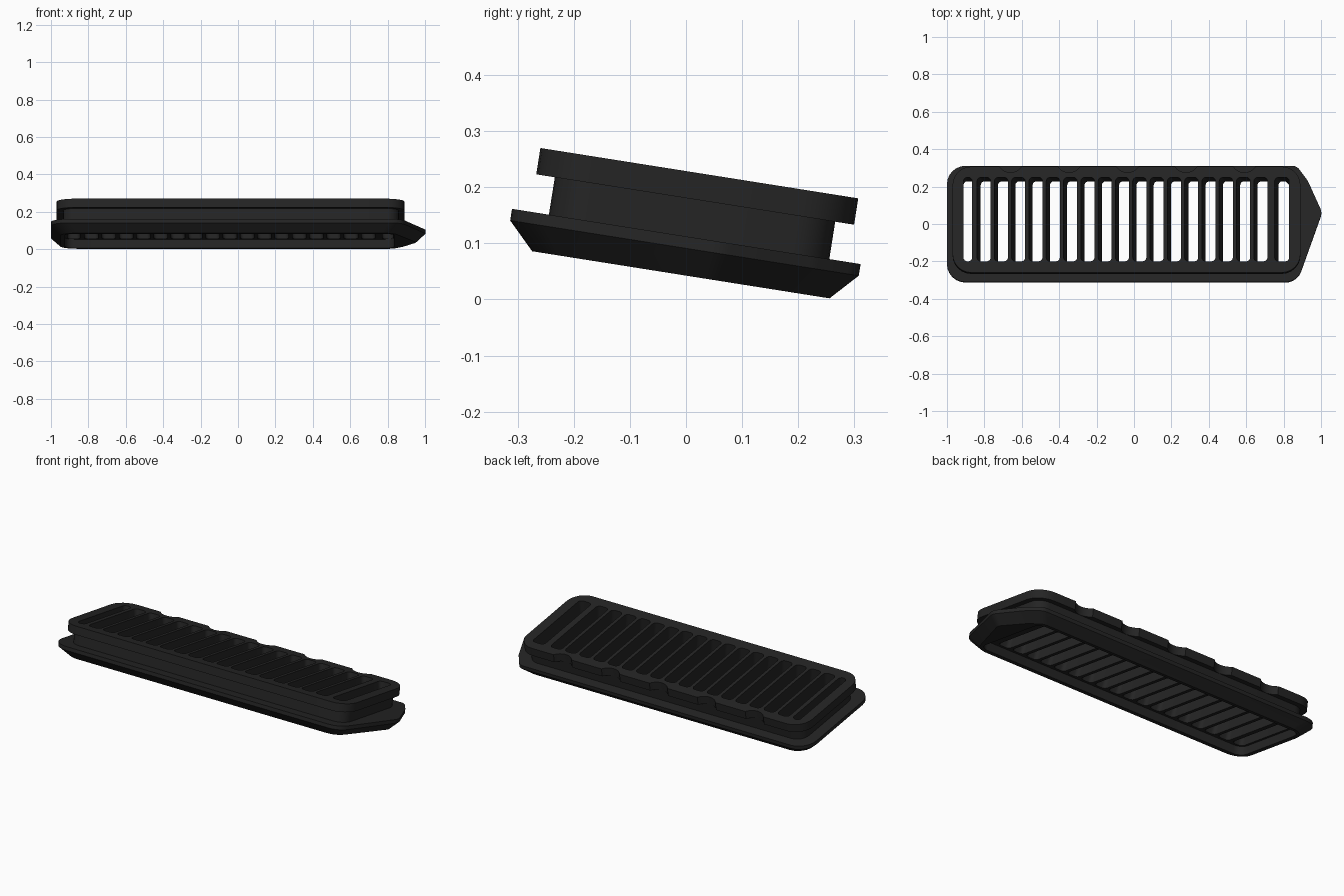
import bpy, bmesh, math
from mathutils import Vector, Matrix
from mathutils.geometry import tessellate_polygon

if "Cube" in bpy.data.objects:
    bpy.data.objects.remove(bpy.data.objects["Cube"])

TILT = Matrix.Rotation(math.radians(-9), 4, 'X')
black = bpy.data.materials.new("matte black")
black.diffuse_color = (0.018, 0.018, 0.018, 1)
black.use_nodes = True
black.node_tree.nodes["Principled BSDF"].inputs["Base Color"].default_value = black.diffuse_color


def rounded(corners, n=6):
    """Counter-clockwise convex polygon of (x, y, radius) corners, rounded."""
    pts = []
    for i, (x, y, r) in enumerate(corners):
        p = Vector((x, y))
        a = (Vector(corners[i - 1][:2]) - p).normalized()
        b = (Vector(corners[(i + 1) % len(corners)][:2]) - p).normalized()
        half = math.acos(max(-1, min(1, a.dot(b)))) / 2
        centre = p + (a + b).normalized() * (r / math.sin(half))
        start = p + a * (r / math.tan(half)) - centre
        first = math.atan2(start.y, start.x)
        for k in range(n + 1):
            t = first + (math.pi - 2 * half) * k / n
            pts.append((centre.x + r * math.cos(t), centre.y + r * math.sin(t)))
    return pts


def rect(x0, x1, y0, y1, r):
    return rounded([(x0, y0, r), (x1, y0, r), (x1, y1, r), (x0, y1, r)])


def ring(bm, pts, h):
    return [bm.verts.new((p[0], p[1], h)) for p in pts]


def wall(bm, lo, hi, inward=False):
    """Band of quads between two rings."""
    for i in range(len(lo)):
        j = (i + 1) % len(lo)
        quad = (lo[i], lo[j], hi[j], hi[i])
        bm.faces.new(quad[::-1] if inward else quad)


def fill(bm, outer, holes, up):
    """Flat face with holes, facing up or down."""
    loops = [outer] + holes
    verts = [v for loop in loops for v in loop]
    for tri in tessellate_polygon([[v.co.copy() for v in loop] for loop in loops]):
        a, b, c = (verts[i] for i in tri)
        cross = (b.co - a.co).cross(c.co - a.co).z
        bm.faces.new((a, b, c) if (cross > 0) == up else (a, c, b))


def finish(bm, name):
    me = bpy.data.meshes.new(name)
    bm.transform(TILT)
    bm.to_mesh(me)
    bm.free()
    me.materials.append(black)
    ob = bpy.data.objects.new(name, me)
    bpy.context.scene.collection.objects.link(ob)
    bpy.ops.object.select_all(action='DESELECT')
    ob.select_set(True)
    bpy.context.view_layer.objects.active = ob
    bpy.ops.object.shade_smooth_by_angle(angle=math.radians(30))


# Heights of the layers, before tilting
BOTTOM, FLOOR, LEDGE, UNDER, TOP = 0.042, 0.09, 0.111, 0.1785, 0.226


def slots(bm, h):
    """Rings of the 19 slanted slots at one height; the end walls are upright."""
    f = (h - FLOOR) / (TOP - FLOOR)
    rings = []
    for k in range(19):
        a = -0.912 + 0.0925 * k
        x0, x1 = a - 0.02 * f, a + 0.073 - 0.02 * f
        if k == 0:
            x0, x1 = -0.912, -0.845 - 0.02 * f
        elif k == 18:
            x0, x1 = 0.772 - 0.02 * f, 0.83
        rings.append(ring(bm, rect(x0, x1, -0.238, 0.217, 0.022), h))
    return rings


def slot_walls(bm, low, high):
    for lo, hi in zip(low, high):
        wall(bm, lo, hi, inward=True)


# Outlines: pointed plate, bevelled base, underside recess, neck and cap
plate = rounded([(-1, -0.3315, 0.1), (0.873, -0.3315, 0.09), (1.006, 0.045, 0.06),
                 (0.93, 0.215, 0.1), (0.87, 0.2975, 0.05), (-1, 0.2975, 0.1)])
base = [(x * 0.95, (y + 0.017) * 0.853 - 0.016) for x, y in plate]
hollow = rect(-0.925, 0.835, -0.255, 0.23, 0.05)
neck_line = rect(-0.935, 0.86, -0.265, 0.241, 0.07)
cap = rect(-0.97, 0.89, -0.2985, 0.275, 0.1)

# Five rounded notches along the back edge of the cap
notches = []
for k in reversed(range(5)):
    for s in range(9):
        t = math.radians(-32.9 - 114.2 * s / 8)
        notches.append((-0.66 + 0.3125 * k + 0.07 * math.cos(t), 0.313 + 0.07 * math.sin(t)))
cap[21:21] = notches

# Lower flange with the recess below
bm = bmesh.new()
r_base, r_edge, r_top = ring(bm, base, BOTTOM), ring(bm, plate, FLOOR), ring(bm, plate, LEDGE)
r_lip, r_floor = ring(bm, hollow, BOTTOM), ring(bm, hollow, FLOOR)
s_low, s_high = slots(bm, FLOOR), slots(bm, LEDGE)
wall(bm, r_base, r_edge)
wall(bm, r_edge, r_top)
wall(bm, r_lip, r_floor, inward=True)
slot_walls(bm, s_low, s_high)
fill(bm, r_base, [r_lip], up=False)
fill(bm, r_floor, s_low, up=False)
fill(bm, r_top, [ring(bm, neck_line, LEDGE)], up=True)
finish(bm, "lower_flange")

# Neck between the flanges, with the slats inside
bm = bmesh.new()
wall(bm, ring(bm, neck_line, LEDGE), ring(bm, neck_line, UNDER))
slot_walls(bm, slots(bm, LEDGE), slots(bm, UNDER))
finish(bm, "neck_and_slats")

# Upper flange with slotted face and notched back edge
bm = bmesh.new()
r_under, r_top = ring(bm, cap, UNDER), ring(bm, cap, TOP)
s_low, s_high = slots(bm, UNDER), slots(bm, TOP)
wall(bm, r_under, r_top)
slot_walls(bm, s_low, s_high)
fill(bm, r_under, [ring(bm, neck_line, UNDER)], up=False)
fill(bm, r_top, s_high, up=True)
finish(bm, "upper_flange")
